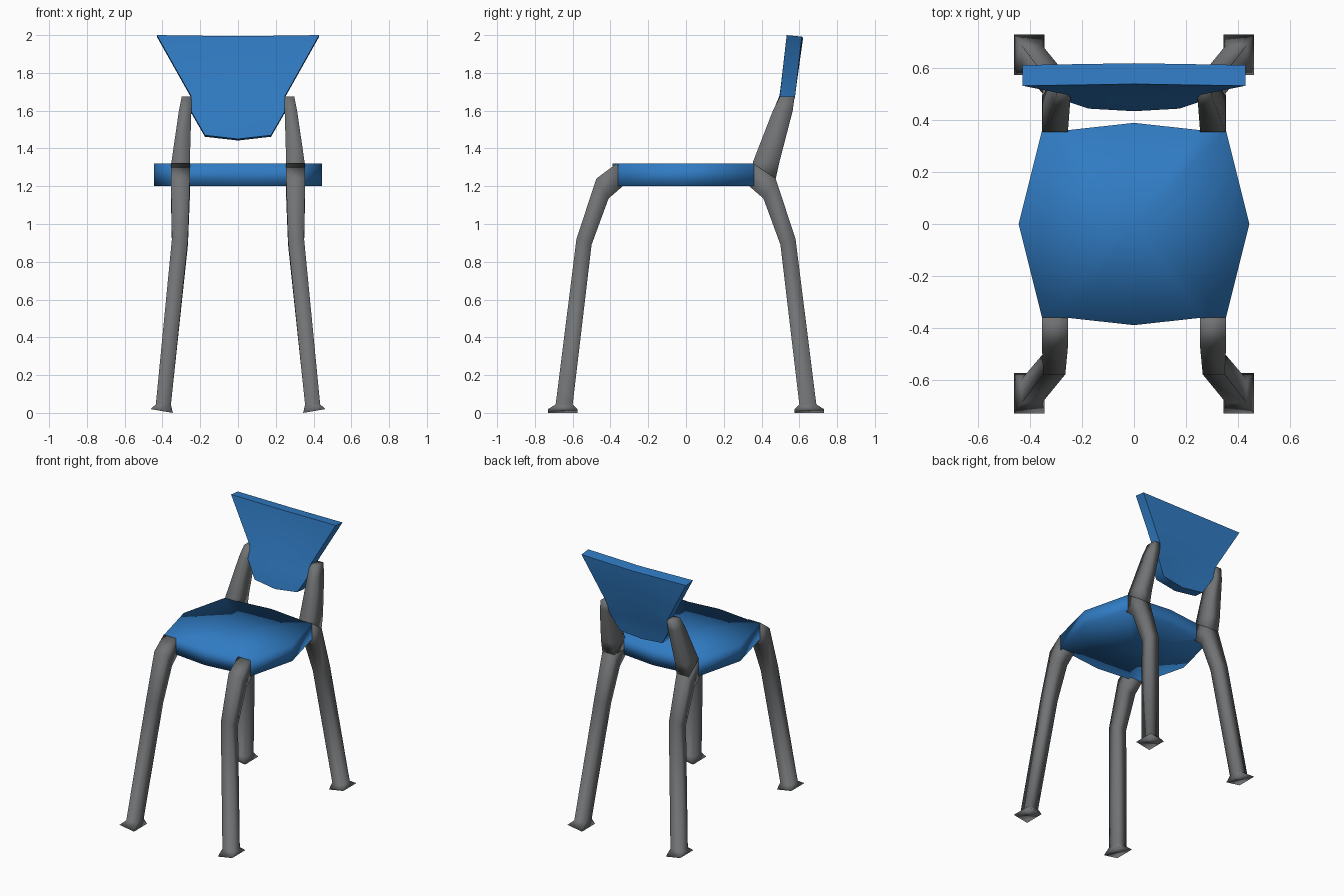
import bpy, bmesh, math

if "Cube" in bpy.data.objects:
    bpy.data.objects.remove(bpy.data.objects["Cube"])


def material(name, rgb):
    m = bpy.data.materials.new(name)
    m.diffuse_color = (*rgb, 1)
    m.use_nodes = True
    m.node_tree.nodes["Principled BSDF"].inputs["Base Color"].default_value = m.diffuse_color
    return m


BLUE = material("blue plastic", (0.03, 0.2, 0.55))
GREY = material("grey metal", (0.165, 0.17, 0.175))


def finish(name, bm, mat):
    bmesh.ops.recalc_face_normals(bm, faces=bm.faces)
    for f in bm.faces:
        f.smooth = True
    me = bpy.data.meshes.new(name)
    bm.to_mesh(me)
    bm.free()
    me.materials.append(mat)
    ob = bpy.data.objects.new(name, me)
    bpy.context.collection.objects.link(ob)
    return ob


def loft(bm, rings, caps=True):
    """Skin a list of closed rings of points."""
    vs = [[bm.verts.new(p) for p in r] for r in rings]
    n = len(vs[0])
    for a, b in zip(vs, vs[1:]):
        for i in range(n):
            j = (i + 1) % n
            bm.faces.new((a[i], a[j], b[j], b[i]))
    if caps:
        bm.faces.new(vs[0])
        bm.faces.new(vs[-1])
    return vs


# Leg sections: outer (y, z), inner (y, z), inner x, outer x, foot tilt
# (y is measured away from the seat centre)
LEG = [
    ((0.475, 1.24), (0.41, 1.135), 0.255, 0.355, 0),
    ((0.58, 0.92), (0.50, 0.89), 0.265, 0.350, 0),
    ((0.69, 0.045), (0.60, 0.045), 0.355, 0.435, 0),
    ((0.73, 0.01), (0.575, 0.01), 0.345, 0.463, 0.01),
]
FRONT = [((0.365, 1.322), (0.335, 1.20), 0.255, 0.355, 0)] + LEG
BACK = [((0.355, 1.32), (0.335, 1.20), 0.255, 0.355, 0)] + LEG
UPRIGHT = [
    ((0.475, 1.24), (0.345, 1.24), 0.255, 0.355, 0),
    ((0.455, 1.33), (0.495, 1.33), 0.255, 0.352, 0),
    ((0.565, 1.60), (0.46, 1.60), 0.247, 0.313, 0),
    ((0.575, 1.675), (0.497, 1.675), 0.245, 0.298, 0),
]
UPRIGHT[1] = ((0.495, 1.33), (0.355, 1.33), 0.255, 0.352, 0)


def bar(name, sections, sx, sy):
    bm = bmesh.new()
    rings = []
    for (oy, oz), (iy, iz), xi, xo, t in sections:
        rings.append([(sx * xi, sy * oy, oz - t), (sx * xo, sy * oy, oz + t),
                      (sx * xo, sy * iy, iz + t), (sx * xi, sy * iy, iz - t)])
    loft(bm, rings)
    finish(name, bm, GREY)


# Four bent legs with flared feet, and the two backrest uprights
for sx, side in ((-1, "left"), (1, "right")):
    bar("front_leg_" + side, FRONT, sx, -1)
    bar("back_leg_" + side, BACK, sx, 1)
    bar("back_upright_" + side, UPRIGHT, sx, 1)

# Seat: faceted pad with soft shading
quarter = [(0.445, 0), (0.355, 0.36), (0.255, 0.362), (0, 0.39)]
half = quarter + [(-x, y) for x, y in quarter[-2::-1]]
outline = half + [(x, -y) for x, y in half[-2:0:-1]]
bm = bmesh.new()
rings = loft(bm, [[(x, y, z) for x, y in outline] for z in (1.20, 1.32)], False)
for ring, z in zip(rings, (1.20, 1.32)):
    c = bm.verts.new((0, 0, z))
    for i, v in enumerate(ring):
        bm.faces.new((v, ring[(i + 1) % len(ring)], c))
finish("seat", bm, BLUE)

# Backrest: rows of z, centre z shift, front y, centre y shift, half width
ROWS = [
    (2.0, -0.006, 0.533, 0.007, 0.43),
    (1.68, 0, 0.497, -0.002, 0.25),
    (1.60, 0, 0.470, -0.008, 0.25),
    (1.47, -0.02, 0.445, -0.010, 0.175),
]
COLS = (-1, -0.5, 0, 0.5, 1)
bm = bmesh.new()
rings = []
for z, dz, y, dy, w in ROWS:
    ring = []
    for cols, thick, drop in ((COLS, 0, 0), (COLS[::-1], 0.08, 0.008)):
        for t in cols:
            k = 1 - abs(t)
            ring.append((t * w, y + dy * k + thick, z + dz * k - drop))
    rings.append(ring)
vs = loft(bm, rings, False)
for ring in (vs[0], vs[-1]):
    for i in range(4):
        bm.faces.new((ring[i], ring[i + 1], ring[8 - i], ring[9 - i]))
ob = finish("backrest", bm, BLUE)
bpy.context.view_layer.objects.active = ob
ob.select_set(True)
bpy.ops.object.shade_smooth_by_angle(angle=math.radians(60))
